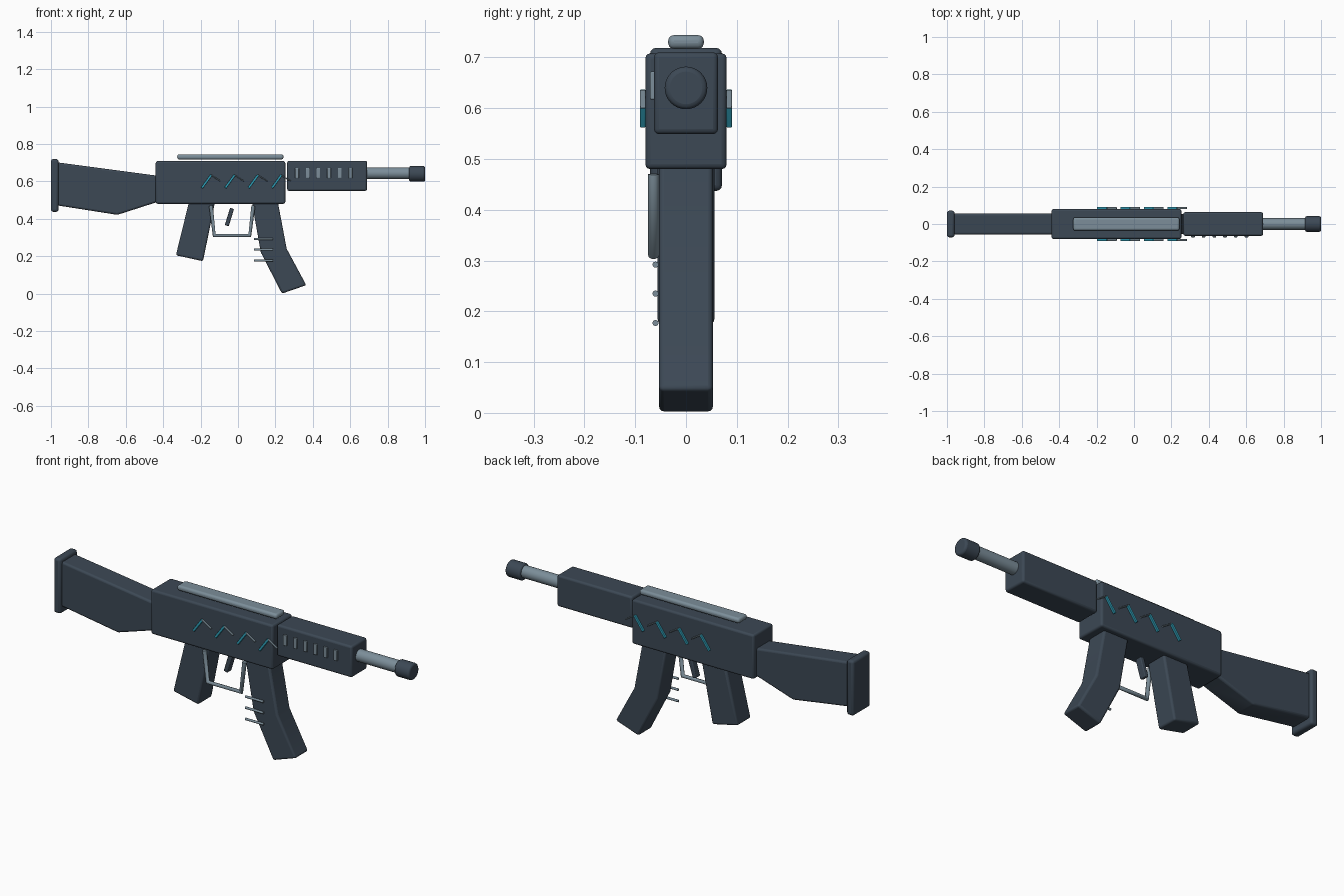
import bpy, bmesh, math
from mathutils import Vector

if "Cube" in bpy.data.objects:
    bpy.data.objects.remove(bpy.data.objects["Cube"])


def material(name, rgb):
    m = bpy.data.materials.new(name)
    m.diffuse_color = (*rgb, 1)
    m.use_nodes = True
    m.node_tree.nodes["Principled BSDF"].inputs["Base Color"].default_value = m.diffuse_color
    return m


DARK = material("dark_slate", (0.045, 0.065, 0.09))
STEEL = material("steel", (0.20, 0.27, 0.32))
TEAL = material("teal", (0.03, 0.36, 0.50))


def finish(ob, mat, bevel=0.0, segments=3):
    ob.data.materials.append(mat)
    if bevel:
        mod = ob.modifiers.new("bevel", "BEVEL")
        mod.width, mod.segments, mod.limit_method = bevel, segments, "ANGLE"
        mod.angle_limit = math.radians(25)
    bpy.ops.object.select_all(action="DESELECT")
    ob.select_set(True)
    bpy.context.view_layer.objects.active = ob
    bpy.ops.object.shade_smooth_by_angle(angle=math.radians(35))
    return ob


def box(name, lo, hi, mat, bevel=0.01):
    lo, hi = Vector(lo), Vector(hi)
    bpy.ops.mesh.primitive_cube_add(size=1, location=(lo + hi) / 2)
    ob = bpy.context.object
    ob.name = name
    for v in ob.data.vertices:
        v.co *= hi - lo
    return finish(ob, mat, bevel)


def slab(name, profile, half, mat, bevel=0.01):
    """Side profile (x, z) given clockwise, extruded across y."""
    bm = bmesh.new()
    face = bm.faces.new([bm.verts.new((x, -half, z)) for x, z in profile])
    ext = bmesh.ops.extrude_face_region(bm, geom=[face])
    bmesh.ops.translate(bm, vec=(0, 2 * half, 0),
                        verts=[g for g in ext["geom"] if isinstance(g, bmesh.types.BMVert)])
    bmesh.ops.recalc_face_normals(bm, faces=bm.faces)
    me = bpy.data.meshes.new(name)
    bm.to_mesh(me)
    bm.free()
    ob = bpy.data.objects.new(name, me)
    bpy.context.collection.objects.link(ob)
    return finish(ob, mat, bevel)


def rod(name, x0, x1, y, z, r, mat, bevel=0.0, sides=32):
    bpy.ops.mesh.primitive_cylinder_add(vertices=sides, radius=r, depth=x1 - x0,
                                        location=((x0 + x1) / 2, y, z),
                                        rotation=(0, math.pi / 2, 0))
    ob = bpy.context.object
    ob.name = name
    return finish(ob, mat, bevel)


def bar(name, a, b, y, width, depth, mat, bevel=0.002):
    """Thin straight strip between two (x, z) points."""
    a, b = Vector(a), Vector(b)
    d = (b - a).normalized()
    n = Vector((-d.y, d.x)) * width / 2
    ob = slab(name, [a + n, b + n, b - n, a - n], depth / 2, mat, bevel)
    ob.location.y = y
    return ob


# Main bodies
box("receiver", (-0.44, -0.08, 0.48), (0.253, 0.08, 0.708), DARK)
box("handguard", (0.263, -0.063, 0.549), (0.69, 0.063, 0.71), DARK)
box("butt_plate", (-1, -0.071, 0.437), (-0.96, 0.071, 0.719), DARK, 0.012)
slab("stock", [(-0.97, 0.702), (-0.43, 0.63), (-0.43, 0.49), (-0.645, 0.421), (-0.97, 0.472)],
     0.056, DARK)

# Grip and curved magazine
slab("grip", [(-0.262, 0.49), (-0.123, 0.49), (-0.187, 0.173), (-0.332, 0.205)], 0.056, DARK)
slab("magazine", [(0.074, 0.49), (0.213, 0.49), (0.26, 0.24), (0.365, 0.045),
                  (0.235, 0.0), (0.122, 0.22)], 0.053, DARK)
for i, z in enumerate((0.292, 0.235, 0.177)):
    rod(f"magazine_rib_{i}", 0.085, 0.187, -0.06, z, 0.006, STEEL, sides=12)

# Barrel and muzzle
rod("barrel", 0.67, 0.93, 0, 0.643, 0.031, STEEL)
rod("muzzle", 0.915, 1.0, 0, 0.64, 0.042, DARK, 0.01)

# Top rail and side slots
box("top_rail", (-0.325, -0.035, 0.717), (0.243, 0.035, 0.744), STEEL, 0.011)
for i in range(6):
    x = 0.315 + i * 0.0573
    box(f"handguard_slot_{i}", (x - 0.01, -0.071, 0.617), (x + 0.01, -0.055, 0.672), STEEL, 0.003)

# Trigger and its guard
bar("trigger", (-0.06, 0.363), (-0.032, 0.455), 0, 0.022, 0.035, DARK, 0.004)
curve = bpy.data.curves.new("trigger_guard", "CURVE")
curve.dimensions, curve.bevel_depth, curve.bevel_resolution = "3D", 0.011, 3
curve.use_fill_caps = True
sp = curve.splines.new("POLY")
path = [(-0.145, 0.47), (-0.127, 0.311), (0.063, 0.311), (0.082, 0.47)]
sp.points.add(len(path) - 1)
for p, (x, z) in zip(sp.points, path):
    p.co = (x, -0.064, z, 1)
guard = bpy.data.objects.new("trigger_guard", curve)
guard.data.materials.append(STEEL)
bpy.context.collection.objects.link(guard)

# Zigzag accents on both sides
for side, y in (("front", -0.085), ("back", 0.085)):
    for i in range(4):
        x = -0.193 + i * 0.125
        bar(f"accent_{side}_{i}", (x, 0.565), (x + 0.05, 0.634), y, 0.012, 0.011, TEAL)
        bar(f"accent_tail_{side}_{i}", (x + 0.048, 0.634), (x + 0.10, 0.601), y, 0.006, 0.011, STEEL)
